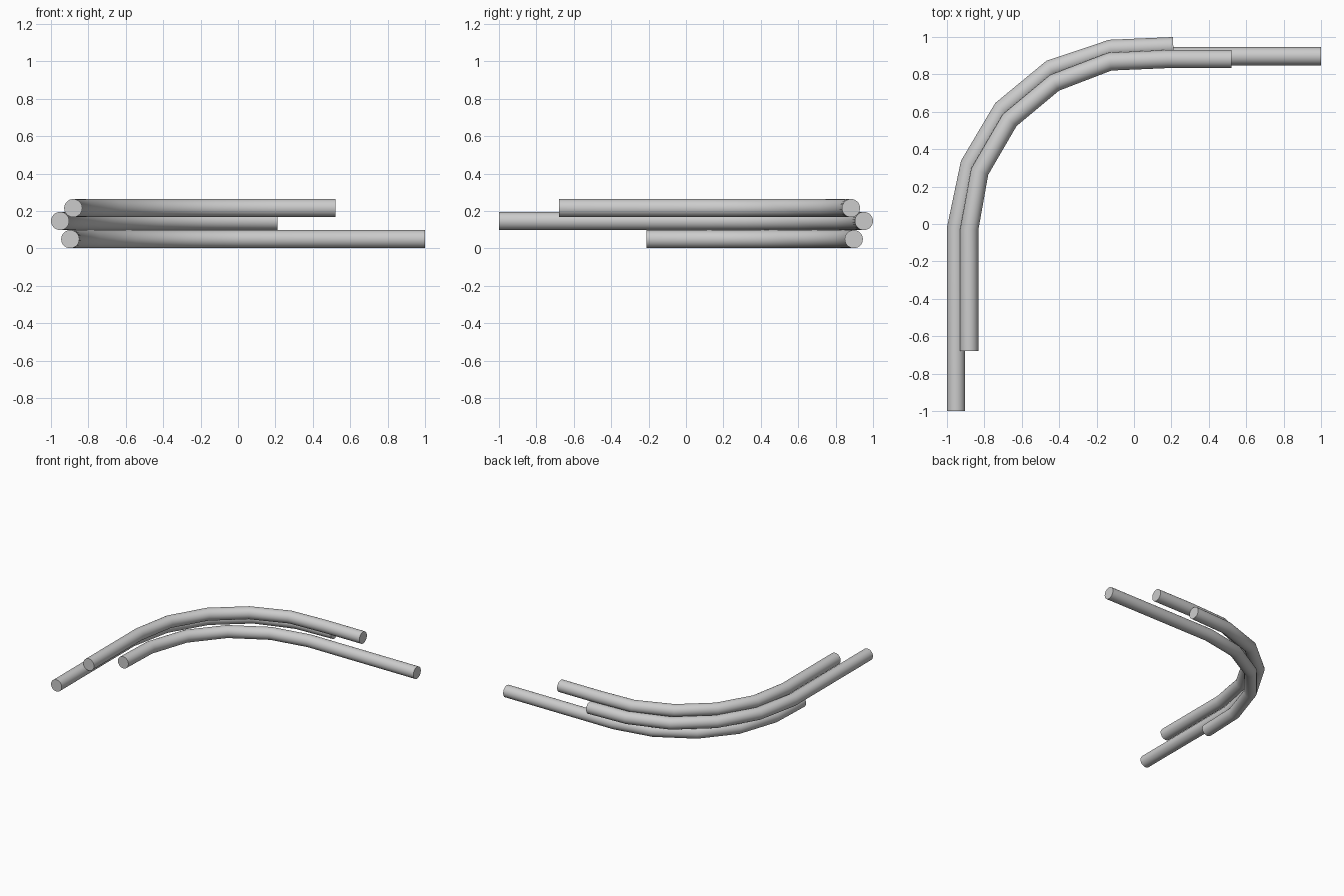
import bpy
import math

cube = bpy.data.objects.get("Cube")
if cube:
    bpy.data.objects.remove(cube, do_unlink=True)

RADIUS = 0.0485

grey = bpy.data.materials.new("light_grey")
grey.use_nodes = True
colour = (0.6, 0.6, 0.6, 1)
grey.diffuse_color = colour
grey.node_tree.nodes["Principled BSDF"].inputs["Base Color"].default_value = colour


def pipe(name, height, path):
    """Sweep a round, capped tube along a flat path."""
    curve = bpy.data.curves.new(name + "_path", "CURVE")
    curve.dimensions = "3D"
    curve.twist_mode = "Z_UP"
    curve.bevel_depth = RADIUS
    curve.bevel_resolution = 14
    curve.use_fill_caps = True
    spline = curve.splines.new("POLY")
    spline.points.add(len(path) - 1)
    for point, (x, y) in zip(spline.points, path):
        point.co = (x, y, height, 1)
    sweep = bpy.data.objects.new(name + "_path", curve)
    bpy.context.collection.objects.link(sweep)
    bpy.context.view_layer.update()
    graph = bpy.context.evaluated_depsgraph_get()
    mesh = bpy.data.meshes.new_from_object(sweep.evaluated_get(graph))
    bpy.data.objects.remove(sweep, do_unlink=True)
    bpy.data.curves.remove(curve)

    mesh.name = name
    mesh.materials.clear()
    mesh.materials.append(grey)
    tube = bpy.data.objects.new(name, mesh)
    bpy.context.collection.objects.link(tube)
    # Join the caps to the tube wall so the solid is closed
    import bmesh
    bm = bmesh.new()
    bm.from_mesh(mesh)
    bmesh.ops.remove_doubles(bm, verts=bm.verts, dist=0.0005)
    bmesh.ops.recalc_face_normals(bm, faces=bm.faces)
    bm.to_mesh(mesh)
    bm.free()
    bpy.ops.object.select_all(action="DESELECT")
    tube.select_set(True)
    bpy.context.view_layer.objects.active = tube
    bpy.ops.object.shade_smooth_by_angle(angle=math.radians(35))
    return tube


# Lowest pipe: short front leg, long side leg
pipe("bottom_pipe", 0.049, [
    (-0.897, -0.21), (-0.885, 0.12), (-0.78, 0.435), (-0.575, 0.68),
    (-0.29, 0.84), (0.02, 0.897), (1.0, 0.897)])

# Middle pipe: long front leg, ends right after the bend
pipe("middle_pipe", 0.146, [
    (-0.951, -1.0), (-0.951, -0.02), (-0.88, 0.32), (-0.705, 0.615),
    (-0.445, 0.83), (-0.125, 0.937), (0.21, 0.951)])

# Top pipe: medium legs on both sides
pipe("top_pipe", 0.215, [
    (-0.881, -0.68), (-0.881, -0.03), (-0.825, 0.28), (-0.665, 0.555),
    (-0.425, 0.755), (-0.13, 0.868), (0.18, 0.882), (0.52, 0.882)])
